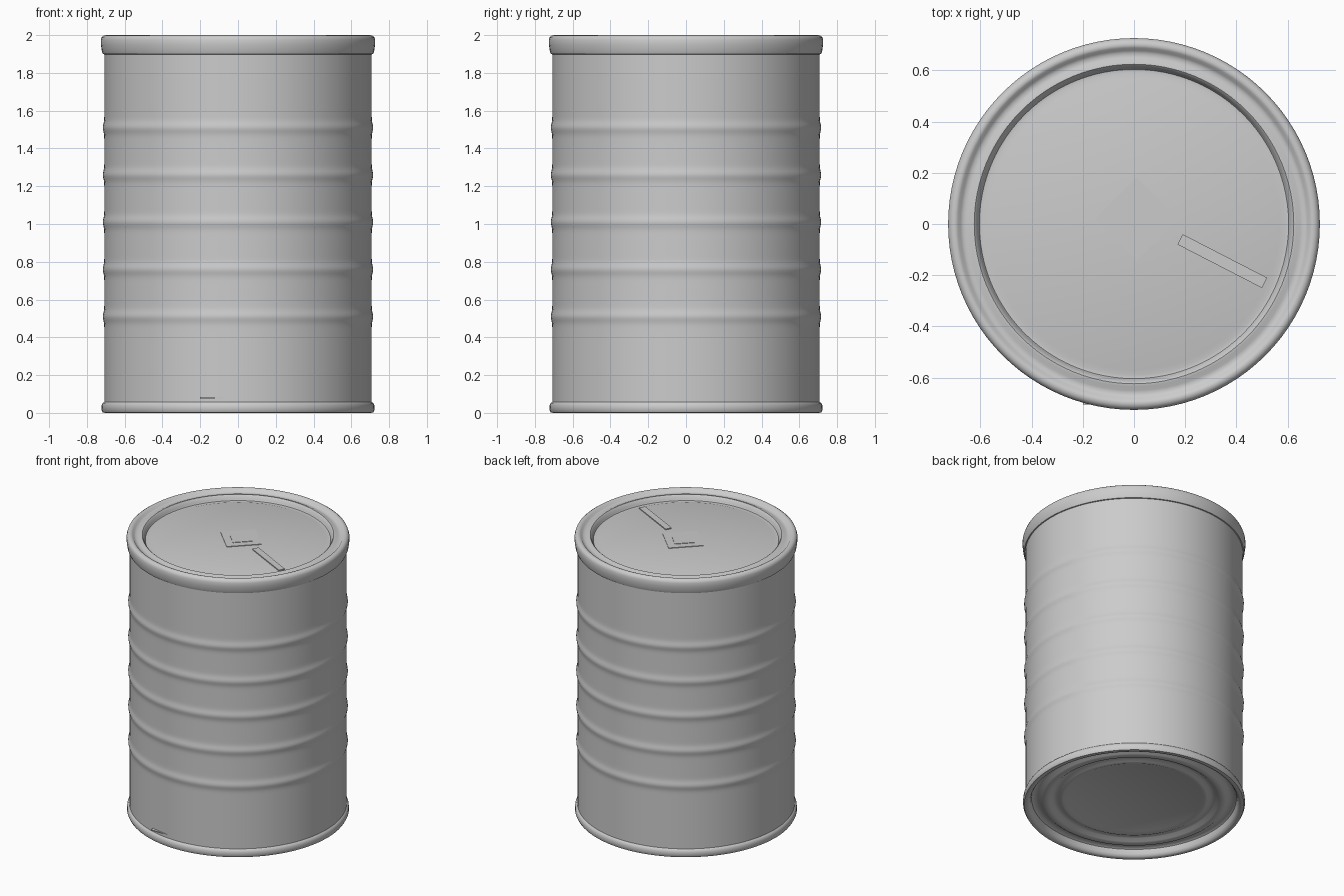
import bpy
import bmesh
import math
from mathutils import Matrix

cube = bpy.data.objects.get("Cube")
if cube:
    bpy.data.objects.remove(cube, do_unlink=True)

SEGMENTS = 96

grey = bpy.data.materials.new("light_grey")
grey.use_nodes = True
grey.diffuse_color = (0.6, 0.6, 0.6, 1)
grey.node_tree.nodes["Principled BSDF"].inputs["Base Color"].default_value = (0.6, 0.6, 0.6, 1)


def finish(name, bm, angle=40):
    bmesh.ops.recalc_face_normals(bm, faces=bm.faces)
    mesh = bpy.data.meshes.new(name)
    bm.to_mesh(mesh)
    bm.free()
    obj = bpy.data.objects.new(name, mesh)
    bpy.context.collection.objects.link(obj)
    mesh.materials.append(grey)
    bpy.ops.object.select_all(action="DESELECT")
    obj.select_set(True)
    bpy.context.view_layer.objects.active = obj
    bpy.ops.object.shade_smooth_by_angle(angle=math.radians(angle))
    return obj


def lathe(name, profile):
    """Revolve (radius, height) points about the z axis."""
    bm = bmesh.new()
    verts = [bm.verts.new((r, 0, z)) for r, z in profile]
    edges = [bm.edges.new(pair) for pair in zip(verts, verts[1:])]
    bmesh.ops.spin(bm, geom=verts + edges, axis=(0, 0, 1), cent=(0, 0, 0),
                   angle=math.tau, steps=SEGMENTS, use_duplicate=False)
    bmesh.ops.remove_doubles(bm, verts=bm.verts, dist=0.0001)
    return finish(name, bm)


def plate(name, centre, size, turn):
    """Thin embossed plate lying on the lid panel."""
    bm = bmesh.new()
    bmesh.ops.create_cube(bm, size=1)
    bmesh.ops.scale(bm, vec=size, verts=bm.verts)
    bmesh.ops.rotate(bm, matrix=Matrix.Rotation(turn, 3, "Z"), verts=bm.verts)
    bmesh.ops.translate(bm, vec=centre, verts=bm.verts)
    return finish(name, bm)


# Can wall with five shallow rolled ribs
RIBS = (0.51, 0.76, 1.01, 1.26, 1.51)


def wall_radius(z):
    return 0.708 + 0.008 * sum(math.exp(-((z - rib) / 0.026) ** 2) for rib in RIBS)


wall = [(wall_radius(z), z) for z in (0.04 + 0.0125 * i for i in range(150))]
lathe("can_wall", wall)

# Bottom seam and recessed, ringed base
lathe("can_base", [
    (0.708, 0.058), (0.716, 0.052), (0.722, 0.04), (0.723, 0.015), (0.716, 0.002),
    (0.70, 0), (0.685, 0.005), (0.675, 0.02), (0.668, 0.05), (0.655, 0.058),
    (0.62, 0.056), (0.60, 0.04), (0.575, 0.036), (0.55, 0.04), (0.53, 0.056),
    (0.50, 0.058), (0.48, 0.048), (0.46, 0.046), (0.44, 0.054), (0, 0.056)])

# Lid: rounded skirt, shallow channel, raised lip and sunken panel
PANEL = 1.955
lathe("lid", [
    (0.706, 1.898), (0.715, 1.9), (0.721, 1.915), (0.726, 1.95), (0.726, 1.975),
    (0.721, 1.99), (0.71, 1.998), (0.698, 2.0), (0.688, 1.996), (0.678, 1.984),
    (0.666, 1.978), (0.65, 1.979), (0.635, 1.986), (0.624, 1.987), (0.616, 1.98),
    (0.61, 1.962), (0.604, 1.951), (0.59, 1.949), (0.57, PANEL), (0, PANEL)])

# Embossed square in the centre, with a smaller one on it
plate("centre_square", (0.01, 0.02, PANEL), (0.23, 0.23, 0.008), math.radians(45))
plate("centre_inner_square", (0.01, 0.02, PANEL + 0.003), (0.13, 0.13, 0.008), math.radians(45))

# Pull strip running from the square to the panel edge
start, end = (0.18, -0.06), (0.51, -0.23)
dx, dy = end[0] - start[0], end[1] - start[1]
plate("pull_strip", ((start[0] + end[0]) / 2, (start[1] + end[1]) / 2, PANEL),
      (math.hypot(dx, dy), 0.045, 0.014), math.atan2(dy, dx))

# Small mark above the front of the bottom seam
bm = bmesh.new()
bmesh.ops.create_cube(bm, size=1)
bmesh.ops.scale(bm, vec=(0.16, 0.03, 0.006), verts=bm.verts)
bmesh.ops.translate(bm, vec=(-0.12, -0.69, 0.08), verts=bm.verts)
finish("front_mark", bm)
